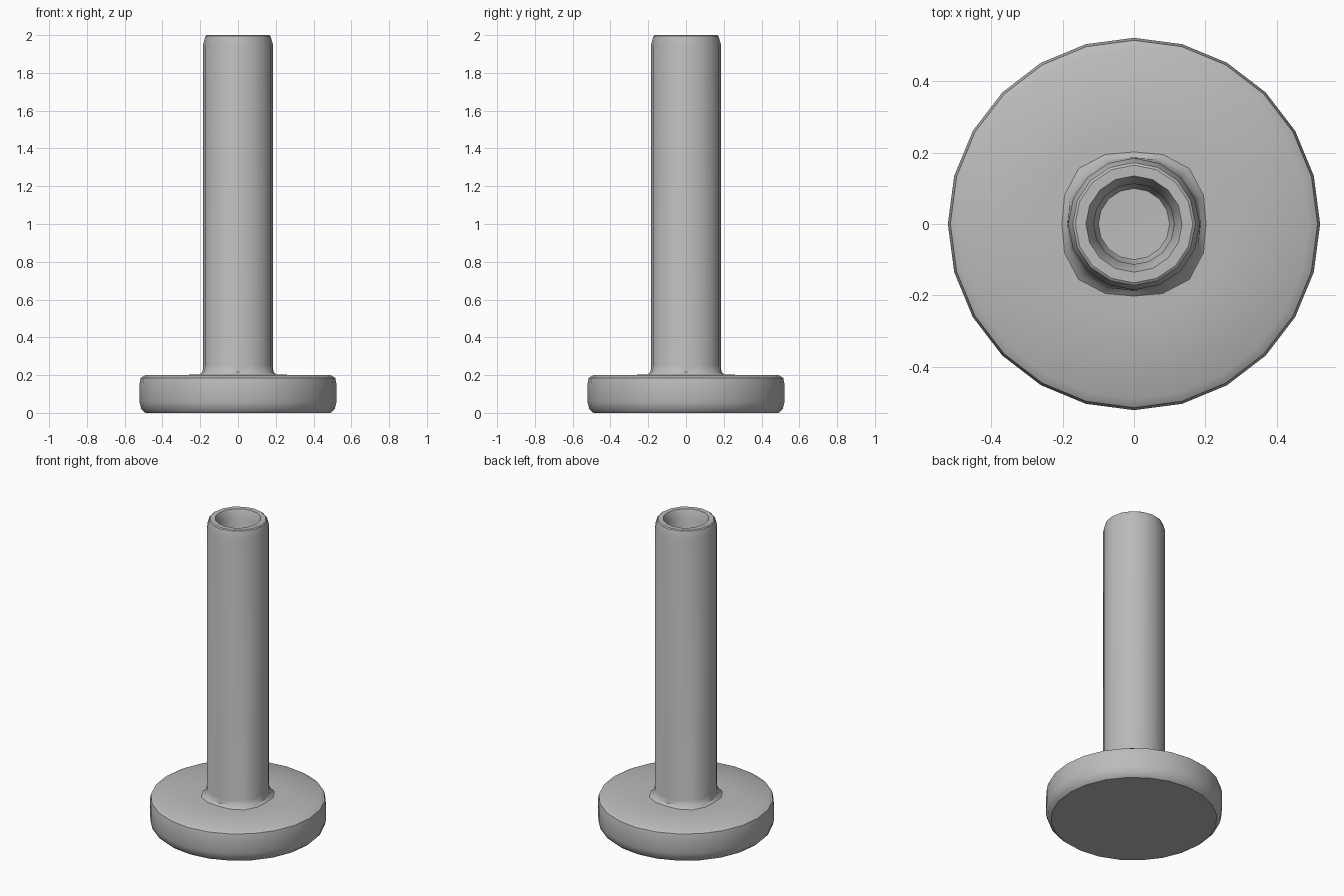
import bpy
import math

cube = bpy.data.objects.get("Cube")
if cube:
    bpy.data.objects.remove(cube, do_unlink=True)

grey = bpy.data.materials.new("plain_grey")
grey.use_nodes = True
colour = (0.5, 0.5, 0.5, 1)
grey.diffuse_color = colour
grey.node_tree.nodes["Principled BSDF"].inputs["Base Color"].default_value = colour


def lathe(name, profile, sides, squareness=lambda r, z: 0.0):
    """Turn a (radius, height) profile about z; radius 0 makes a pole."""
    verts, faces, rings = [], [], []
    for r, z in profile:
        ring = []
        for i in range(sides if r else 1):
            a = math.tau * i / sides
            rr = r * (1 - squareness(r, z) * math.cos(4 * a))
            ring.append(len(verts))
            verts.append((rr * math.cos(a), rr * math.sin(a), z))
        rings.append(ring)
    for low, high in zip(rings, rings[1:]):
        for i in range(sides):
            j = (i + 1) % sides
            quad = [low[i % len(low)], low[j % len(low)],
                    high[j % len(high)], high[i % len(high)]]
            faces.append(list(dict.fromkeys(quad)))
    mesh = bpy.data.meshes.new(name)
    mesh.from_pydata(verts, [], faces)
    mesh.materials.append(grey)
    obj = bpy.data.objects.new(name, mesh)
    bpy.context.collection.objects.link(obj)
    bpy.ops.object.select_all(action="DESELECT")
    obj.select_set(True)
    bpy.context.view_layer.objects.active = obj
    bpy.ops.object.shade_smooth_by_angle(angle=math.radians(35))
    return obj


# Round foot plate with softened rims
lathe("base_disc", [(0, 0), (0.49, 0), (0.512, 0.02), (0.522, 0.06),
                    (0.522, 0.15), (0.515, 0.185), (0.49, 0.2),
                    (0.25, 0.202), (0.17, 0.205)], 24)

# Hollow stem: flared foot, chamfered rim, blind bore
lathe("hollow_stem", [(0.215, 0.2), (0.195, 0.217), (0.185, 0.25),
                      (0.185, 1.95), (0.172, 1.995), (0.165, 2.0),
                      (0.135, 2.0), (0.113, 1.95), (0.113, 0.24),
                      (0.1, 0.21), (0, 0.207)], 16,
      lambda r, z: 0.04 if z < 0.24 and r > 0.18 else 0.0)
